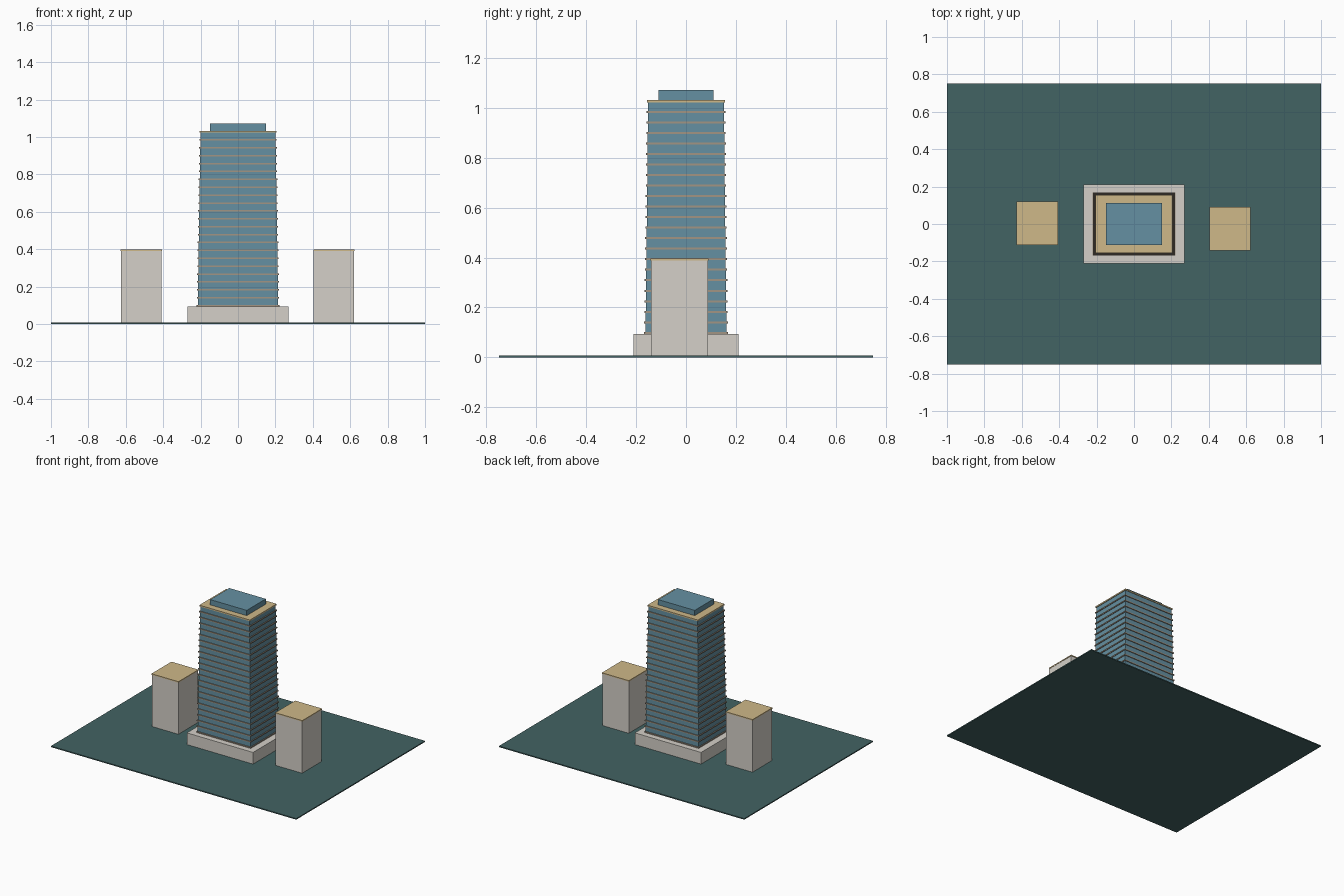
import bpy

if "Cube" in bpy.data.objects:
    bpy.data.objects.remove(bpy.data.objects["Cube"])


def material(name, rgb):
    m = bpy.data.materials.new(name)
    m.diffuse_color = (*rgb, 1)
    m.use_nodes = True
    m.node_tree.nodes["Principled BSDF"].inputs["Base Color"].default_value = m.diffuse_color
    return m


GREEN = material("ground_green", (0.055, 0.125, 0.125))
STONE = material("stone", (0.66, 0.63, 0.58))
GLASS = material("blue_glass", (0.13, 0.28, 0.36))
SLAB = material("slab_edge", (0.36, 0.30, 0.23))
TAN = material("roof_tan", (0.62, 0.48, 0.25))


def box(name, cx, cy, hx, hy, z0, z1, mat):
    """Box given by its centre, half sizes and height range."""
    bpy.ops.mesh.primitive_cube_add(size=2, location=(cx, cy, (z0 + z1) / 2))
    o = bpy.context.object
    o.name = name
    o.scale = (hx, hy, (z1 - z0) / 2)
    bpy.ops.object.transform_apply(location=False, rotation=False, scale=True)
    o.data.materials.append(mat)
    return o


# Ground plate and podium
box("ground_plate", 0, 0, 1, 0.75, 0, 0.008, GREEN)
box("podium", 0, 0, 0.27, 0.21, 0.008, 0.094, STONE)

# Tapering tower: each storey is a glass block on a wider floor slab
FLOORS = 22
BASE, STEP = 0.094, 0.0422
for i in range(FLOORS):
    t = i / (FLOORS - 1)
    hx = 0.215 - 0.014 * t
    hy = 0.162 - 0.010 * t
    z = BASE + i * STEP
    box(f"glass_storey_{i + 1}", 0, 0, hx, hy, z + 0.008, z + STEP, GLASS)
    box(f"floor_slab_{i + 1}", 0, 0, hx + 0.006, hy + 0.006, z, z + 0.008, SLAB)

# Tower roof and penthouse
top = BASE + FLOORS * STEP
box("tower_roof", 0, 0, 0.206, 0.156, top, 1.032, TAN)
box("penthouse", 0, 0, 0.149, 0.111, 1.032, 1.071, GLASS)

# Neighbouring blocks with thin roofs
for side, cx, cy in (("left", -0.517, 0.004), ("right", 0.513, -0.026)):
    box(f"{side}_block", cx, cy, 0.108, 0.114, 0.008, 0.389, STONE)
    box(f"{side}_block_roof", cx, cy, 0.110, 0.116, 0.389, 0.397, TAN)
